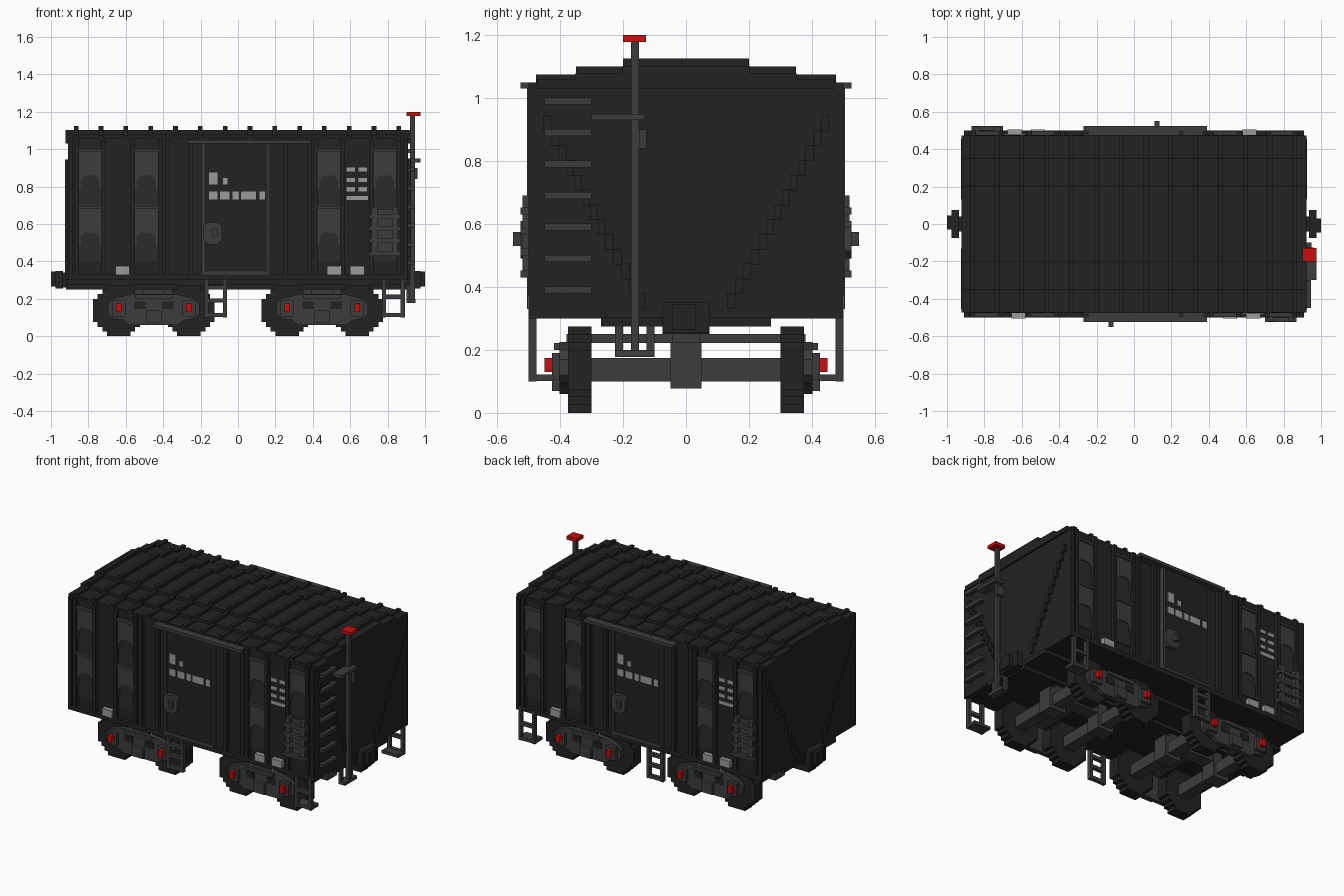
import bpy, bmesh, math
from mathutils import Vector

cube = bpy.data.objects.get("Cube")
if cube:
    bpy.data.objects.remove(cube, do_unlink=True)


def material(name, r, g, b):
    m = bpy.data.materials.new(name)
    m.use_nodes = True
    m.diffuse_color = (r, g, b, 1)
    m.node_tree.nodes["Principled BSDF"].inputs["Base Color"].default_value = (r, g, b, 1)
    return m


DARK = material("charcoal", 0.016, 0.016, 0.016)
GREY = material("iron_grey", 0.046, 0.046, 0.046)
MID = material("dull_charcoal", 0.024, 0.024, 0.024)
LIGHT = material("pale_grey", 0.33, 0.33, 0.33)
RED = material("signal_red", 0.6, 0.004, 0.004)


def finish(name, mat, bm):
    bmesh.ops.recalc_face_normals(bm, faces=bm.faces)
    me = bpy.data.meshes.new(name)
    bm.to_mesh(me)
    bm.free()
    me.materials.append(mat)
    ob = bpy.data.objects.new(name, me)
    bpy.context.scene.collection.objects.link(ob)
    return ob


def boxes(name, mat, spans, turn=(1, 1)):
    """Join boxes (x0, x1, y0, y1, z0, z1); turn flips the x and y signs."""
    bm = bmesh.new()
    for x0, x1, y0, y1, z0, z1 in spans:
        vs = bmesh.ops.create_cube(bm, size=1)["verts"]
        for v in vs:
            v.co = Vector((((x0 + x1) / 2 + v.co.x * (x1 - x0)) * turn[0],
                           ((y0 + y1) / 2 + v.co.y * (y1 - y0)) * turn[1],
                           (z0 + z1) / 2 + v.co.z * (z1 - z0)))
    return finish(name, mat, bm)


def prisms(name, mat, profiles, a, b, axis="y", turn=(1, 1)):
    """Extrude each 2D profile (u, z) from a to b along x or y."""
    bm = bmesh.new()
    for prof in profiles:
        def ring(d):
            return [bm.verts.new((u * turn[0], d * turn[1], z) if axis == "y" else (d, u, z))
                    for u, z in prof]
        lo, hi = ring(a), ring(b)
        bm.faces.new(lo)
        bm.faces.new(hi)
        n = len(prof)
        for i in range(n):
            bm.faces.new((lo[i], lo[(i + 1) % n], hi[(i + 1) % n], hi[i]))
    return finish(name, mat, bm)


def mirrored(half):
    """Complete a profile given its +u half from bottom to top."""
    return half + [(-u, z) for u, z in reversed(half)]


# Body shell with stepped roof and underframe
shell = [(0.475, 0.3), (0.475, 1.05), (0.35, 1.05), (0.35, 1.075), (0.2, 1.075), (0.2, 1.1)]
prisms("body", DARK, [mirrored(shell)], -0.91, 0.91, "x")
roof = [(0.474, 1.03), (0.474, 1.06), (0.351, 1.06), (0.351, 1.08), (0.201, 1.08), (0.201, 1.102)]
prisms("roof_skin", DARK, [mirrored(roof)], -0.922, 0.922, "x")
for i in range(14):
    x = -0.865 + i * 0.1327
    rib = [(0.477, 1.03), (0.477, 1.075), (0.35, 1.075), (0.35, 1.1), (0.2, 1.1), (0.2, 1.125)]
    prisms("roof_rib", DARK, [mirrored(rib)], x - 0.0125, x + 0.0125, "x")
boxes("underframe", DARK, [(-0.92, 0.92, -0.27, 0.27, 0.275, 0.305),
                           (-0.92, 0.92, -0.075, 0.075, 0.25, 0.28),
                           (-0.91, 0.91, -0.5, -0.47, 0.3, 0.33),
                           (-0.91, 0.91, 0.47, 0.5, 0.3, 0.33)])

# Side details: the back is the front turned half round
ARCH = [(0.062, 0.0), (0.062, 0.21), (-0.062, 0.21), (-0.062, 0.0), (-0.05, 0.0), (-0.05, 0.045),
        (-0.03, 0.07), (0.03, 0.07), (0.05, 0.045), (0.05, 0.0)]
BAYS = (-0.79, -0.49, 0.485, 0.785)
for side, t in (("front", (1, 1)), ("back", (-1, -1))):
    posts, backs, plates, lips = [], [], [], []
    for bx in BAYS:
        posts += [(bx + s * 0.073 - 0.012, bx + s * 0.073 + 0.012, -0.5, -0.47, 0.3, 1.05) for s in (-1, 1)]
        backs.append((bx - 0.062, bx + 0.062, -0.479, -0.47, 0.4, 1.0))
        for z in (0.79, 0.485):
            if bx == 0.785 and z < 0.7:
                continue
            plates.append([(bx + u, z + v) for u, v in ARCH])
            lips.append((bx - 0.065, bx + 0.065, -0.496, -0.47, z + 0.195, z + 0.21))
    posts += [(x, x + 0.025, -0.5, -0.47, 0.3, 1.05) for x in (-0.91, -0.39, -0.265, 0.24, 0.37, 0.885)]
    boxes(side + "_wall_posts", DARK, posts, t)
    boxes(side + "_panel_backs", MID, backs, t)
    prisms(side + "_arched_panels", GREY, plates, -0.486, -0.478, "y", t)
    boxes(side + "_panel_lips", GREY, lips, t)
    # Sliding door with frame and latch
    boxes(side + "_door", DARK, [(-0.185, 0.165, -0.498, -0.47, 0.33, 1.03)], t)
    boxes(side + "_door_frame", GREY, [(-0.195, -0.178, -0.505, -0.47, 0.33, 1.03),
                                       (0.158, 0.17, -0.505, -0.47, 0.33, 1.03),
                                       (-0.178, 0.158, -0.505, -0.47, 0.33, 0.347)], t)
    latch = mirrored([(0.025, 0.49), (0.05, 0.515), (0.05, 0.59), (0.025, 0.61)])
    prisms(side + "_door_latch", GREY, [[(u - 0.135, z) for u, z in latch]], -0.525, -0.49, "y", t)
    boxes(side + "_latch_handle", GREY, [(-0.135, -0.11, -0.55, -0.52, 0.53, 0.575)], t)
    # Side grab irons
    boxes(side + "_grab_irons", GREY,
          [(0.7, 0.87, -0.525, -0.5, z, z + 0.022) for z in (0.43, 0.5, 0.565, 0.63)]
          + [(x, x + 0.03, -0.52, -0.475, 0.44, 0.69) for x in (0.715, 0.825)], t)
    boxes(side + "_grab_backing", GREY, [(0.722, 0.848, -0.49, -0.47, 0.43, 0.68)], t)
    # Plain painted patches
    rows = [(-0.155, -0.11, 0.81, 0.875), (-0.08, -0.055, 0.81, 0.845)]
    rows += [(x, x + w, 0.73, 0.775) for x, w in ((-0.155, 0.045), (-0.095, 0.05), (-0.03, 0.035),
                                                  (0.015, 0.08), (0.115, 0.03))]
    boxes(side + "_door_patches", LIGHT, [(a, b, -0.502, -0.495, c, d) for a, b, c, d in rows], t)
    rows = [(x, x + 0.045, z, z + 0.022) for x in (0.58, 0.645) for z in (0.88, 0.825, 0.775)]
    rows += [(0.58, 0.695, 0.728, 0.75)]
    rows += [(x, x + 0.075, 0.33, 0.375) for x in (-0.655, 0.475, 0.6)]
    boxes(side + "_wall_patches", LIGHT,
          [(a, b, -0.504 if c < 0.4 else -0.48, -0.47, c, d) for a, b, c, d in rows], t)

# Parts mirrored front to back
for side, t in (("front", (1, 1)), ("back", (1, -1))):
    boxes(side + "_door_rail", GREY, [(-0.27, 0.39, -0.525, -0.47, 1.03, 1.05)], t)
    boxes(side + "_door_ladder", GREY,
          [(x, x + 0.022, -0.5, -0.475, 0.1, 0.32) for x in (-0.18, -0.08)]
          + [(-0.16, -0.08, -0.5, -0.475, z, z + 0.022) for z in (0.102, 0.18, 0.25)], t)
    boxes(side + "_corner_stirrup", GREY,
          [(x, x + 0.022, -0.5, -0.475, 0.1, 0.32) for x in (0.77, 0.87)]
          + [(0.79, 0.87, -0.5, -0.475, z, z + 0.022) for z in (0.102, 0.2)]
          + [(0.77, 0.892, -0.475, -0.42, 0.102, 0.122)], t)

# End walls: stepped diagonal braces and couplers
for end, s in (("left", 1), ("right", -1)):
    steps = []
    for i in range(13):
        y, z = 0.13 + i * 0.025, 0.33 + i * 0.047
        for m in (1, -1):
            a, b = sorted((m * y, m * (y + 0.025)))
            steps.append((0.9, 0.925, a, b, z, z + 0.05))
    boxes(end + "_end_braces", DARK, steps, (s, 1))
    boxes(end + "_coupler", DARK, [(0.9, 0.95, -0.04, 0.04, 0.26, 0.34),
                                   (0.935, 0.975, -0.075, 0.075, 0.255, 0.35),
                                   (0.97, 1.0, -0.045, 0.03, 0.265, 0.345)], (s, s))

# Brake mast and end ladder
boxes("end_ladder", GREY, [(0.92, 0.945, -0.45, -0.3, z, z + 0.022)
                           for z in (0.38, 0.48, 0.58, 0.68, 0.78, 0.88, 0.98)]
      + [(0.9, 0.93, y, y + 0.02, z, z + 0.022) for y in (-0.44, -0.33)
         for z in (0.38, 0.48, 0.58, 0.68, 0.78, 0.88, 0.98)])
boxes("brake_mast", GREY, [(0.92, 0.945, -0.175, -0.15, 0.2, 1.18),
                           (0.9, 0.975, -0.3, -0.13, 0.93, 0.95),
                           (0.9, 0.96, -0.15, -0.125, 0.84, 0.9),
                           (0.9, 0.95, -0.225, -0.1, 0.178, 0.2),
                           (0.9, 0.92, -0.225, -0.2, 0.2, 0.3),
                           (0.9, 0.92, -0.125, -0.1, 0.2, 0.3)])
boxes("brake_wheel", RED, [(0.9, 0.975, -0.2, -0.127, 1.178, 1.2)])

# Trucks with stepped wheels
R = 0.1375
WHEEL = mirrored([(0.0625, -R), (0.0625, -0.1125), (0.0875, -0.1125), (0.0875, -0.0875),
                  (0.1125, -0.0875), (0.1125, -0.0625), (R, -0.0625), (R, 0.0625),
                  (0.1125, 0.0625), (0.1125, 0.0875), (0.0875, 0.0875), (0.0875, 0.1125),
                  (0.0625, 0.1125), (0.0625, R)])
FRAME = mirrored([(0.13, 0.06), (0.16, 0.085), (0.22, 0.095), (0.245, 0.12), (0.245, 0.17),
                  (0.22, 0.2), (0.12, 0.225)])
for tx in (-0.45, 0.45):
    axles = (tx - 0.1875, tx + 0.1875)
    for s in (1, -1):
        t = (1, s)
        prisms("wheel_pair", DARK, [[(ax + u, R + z) for u, z in WHEEL] for ax in axles],
               -0.375, -0.3, "y", t)
        prisms("truck_side_frame", GREY, [[(tx + u, z) for u, z in FRAME]], -0.402, -0.374, "y", t)
        boxes("frame_openings", DARK, [(tx + x - 0.03, tx + x + 0.03, -0.408, -0.4, 0.145, 0.185)
                                       for x in (-0.075, 0.075)], t)
        boxes("journal_boxes", GREY, [(ax - 0.035, ax + 0.035, -0.425, -0.4, 0.105, 0.19) for ax in axles]
              + [(tx - 0.04, tx + 0.04, -0.425, -0.4, 0.07, 0.14),
                 (tx - 0.1, tx + 0.1, -0.42, -0.4, 0.2, 0.222)], t)
        boxes("journal_caps", RED, [(ax - 0.015, ax + 0.015, -0.45, -0.424, 0.13, 0.175) for ax in axles], t)
    boxes("axles", GREY, [(ax - 0.0375, ax + 0.0375, -0.3, 0.3, 0.1, 0.175) for ax in axles]
          + [(ax - 0.06, ax + 0.06, -0.05, 0.05, 0.078, 0.225) for ax in axles])
    boxes("truck_bolster", GREY, [(tx - 0.06, tx + 0.06, -0.38, 0.38, 0.222, 0.25),
                                  (tx - 0.2, tx + 0.2, -0.045, 0.045, 0.18, 0.255)])
